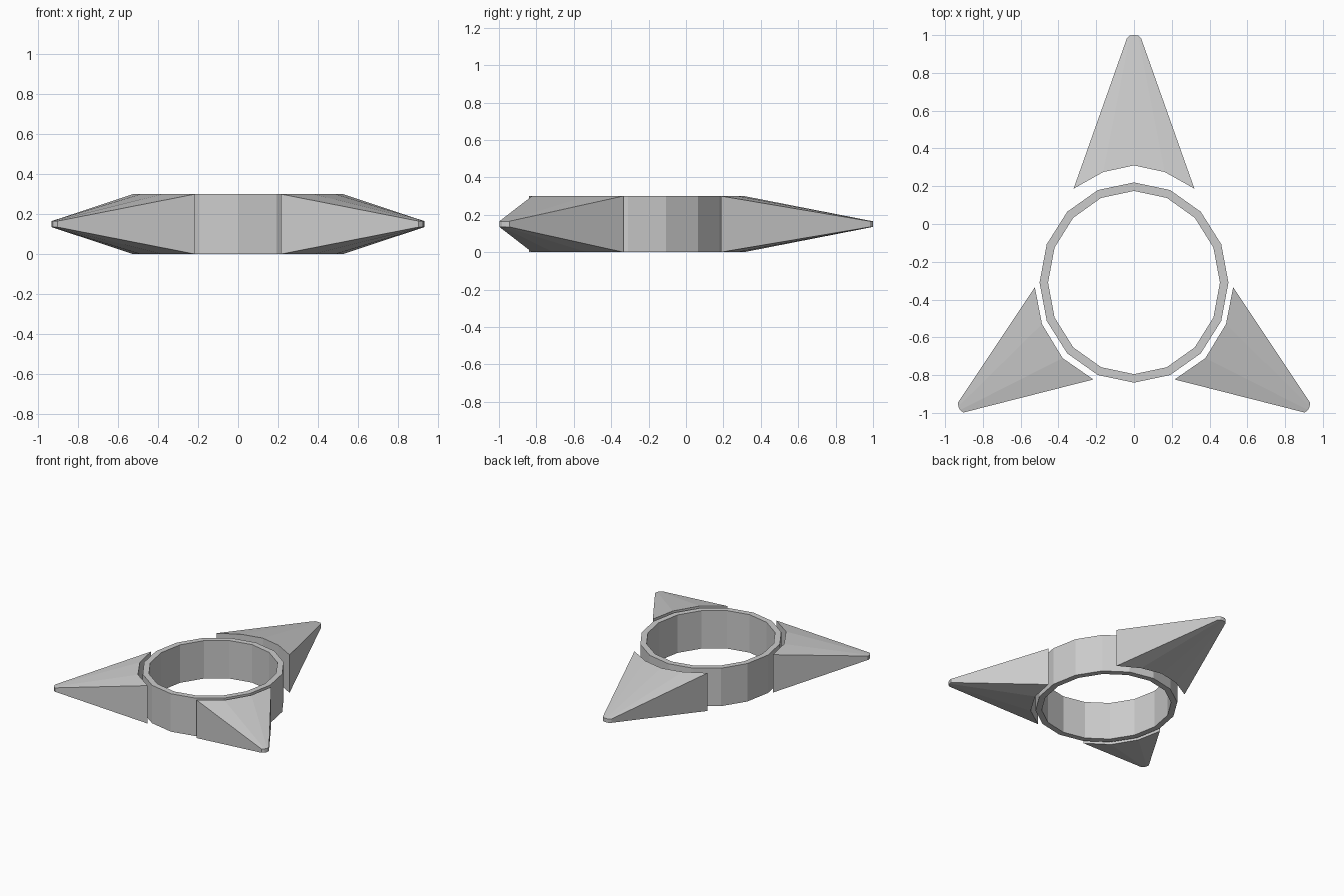
import bpy
from math import sin, cos, pi

if "Cube" in bpy.data.objects:
    bpy.data.objects.remove(bpy.data.objects["Cube"])

H = 0.30                 # full height
TIP_Z = (0.135, 0.165)   # thin outer tip
CY = -0.31               # ring centre in y


def make_object(name, verts, faces):
    mesh = bpy.data.meshes.new(name)
    mesh.from_pydata(verts, [], faces)
    mesh.validate()
    ob = bpy.data.objects.new(name, mesh)
    bpy.context.collection.objects.link(ob)
    return ob


def loft_closed(name, loops):
    """Skin four matching strips into a closed solid."""
    n, m = len(loops[0]), len(loops)
    verts = [v for loop in loops for v in loop]
    faces = [(j * n + i, j * n + i + 1, (j + 1) % m * n + i + 1, (j + 1) % m * n + i)
             for j in range(m) for i in range(n - 1)]
    faces.append([j * n for j in reversed(range(m))])
    faces.append([j * n + n - 1 for j in range(m)])
    return make_object(name, verts, faces)


def blade(name, base, tip):
    """Curved inner edge at full height, tapering to a thin rounded tip."""
    return loft_closed(name, [
        [(x, y, 0) for x, y in base],
        [(x, y, H) for x, y in base],
        [(x, y, TIP_Z[1]) for x, y in tip],
        [(x, y, TIP_Z[0]) for x, y in tip]])


# Ring: 16-sided, slightly taller in y
S = 16
verts, faces = [], []
for rx, ry, z in ((0.5, 0.53, 0), (0.5, 0.53, H), (0.455, 0.485, H), (0.455, 0.485, 0)):
    verts += [(rx * sin(2 * pi * i / S), CY + ry * cos(2 * pi * i / S), z) for i in range(S)]
for j in range(4):
    k = (j + 1) % 4
    for i in range(S):
        n = (i + 1) % S
        faces.append((j * S + i, k * S + i, k * S + n, j * S + n))
make_object("ring", verts, faces)

# Back blade
blade("back_blade",
      [(-0.32, 0.187), (-0.163, 0.275), (0, 0.31), (0.163, 0.275), (0.32, 0.187)],
      [(-0.037, 0.985), (-0.021, 0.998), (0, 1.0), (0.021, 0.998), (0.037, 0.985)])

# Two front blades, mirrored across x
base = [(0.525, -0.335), (0.487, -0.53), (0.378, -0.71), (0.215, -0.823)]
tip = [(0.932, -0.945), (0.930, -0.966), (0.921, -0.985), (0.903, -0.998)]
blade("right_blade", base, tip)
blade("left_blade", [(-x, y) for x, y in reversed(base)],
      [(-x, y) for x, y in reversed(tip)])
# Consistent outward normals
import bmesh
for ob in bpy.context.collection.objects:
    bm = bmesh.new()
    bm.from_mesh(ob.data)
    bmesh.ops.recalc_face_normals(bm, faces=bm.faces)
    bm.to_mesh(ob.data)
    bm.free()
